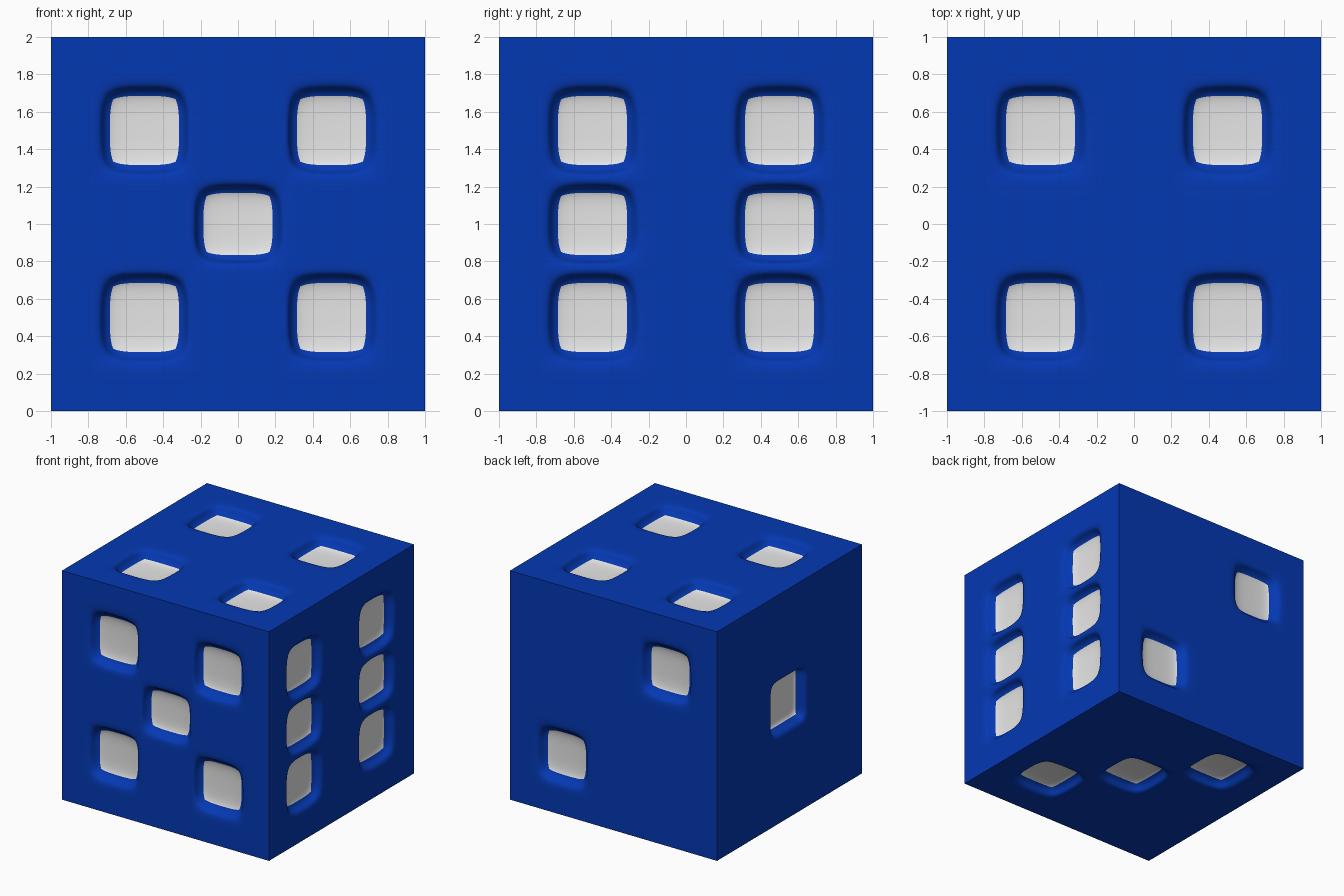
import bpy
import bmesh
from mathutils import Vector

cube = bpy.data.objects.get("Cube")
if cube:
    bpy.data.objects.remove(cube, do_unlink=True)


def make_material(name, color):
    mat = bpy.data.materials.new(name)
    mat.use_nodes = True
    mat.diffuse_color = color
    mat.node_tree.nodes["Principled BSDF"].inputs["Base Color"].default_value = color
    return mat


blue = make_material("deep_blue", (0.0012, 0.04, 0.45, 1))
white = make_material("soft_white", (0.8, 0.8, 0.8, 1))

HALF = 0.222      # half width of a pip before smoothing
SUPPORT = 0.1     # distance of the loop that keeps a pip rim tight


def grid_lines(centers, center_half, square):
    """Cut positions along one axis of a panel, with the span of each pip."""
    spans = {c: (center_half if c == 0 else HALF) for c in centers}
    lines = {-1.0, 1.0}
    for c, half in spans.items():
        lines |= {c - half, c, c + half}
        if square:
            lines |= {c - half / 2, c + half / 2}
    # support loops beside the outermost and innermost pips
    outer = max(c + h for c, h in spans.items())
    lines |= {outer + SUPPORT, -outer - SUPPORT}
    if 0 not in spans:
        inner = min(abs(c) - h for c, h in spans.items())
        lines |= {inner - SUPPORT, SUPPORT - inner}
    return sorted(lines), spans


def add_panel(bm, u_axis, v_axis, pips, depth=0.085, center_half=HALF, square=False):
    """One side of the die: a cut grid with its pips pushed inward."""
    normal = u_axis.cross(v_axis)
    us, u_spans = grid_lines({p[0] for p in pips}, HALF, square)
    vs, v_spans = grid_lines({p[1] for p in pips}, center_half, square)
    origin = Vector((0, 0, 1)) + normal
    verts = [[bm.verts.new(origin + u_axis * u + v_axis * v) for u in us] for v in vs]
    sunken = []
    for j in range(len(vs) - 1):
        for i in range(len(us) - 1):
            face = bm.faces.new((verts[j][i], verts[j][i + 1],
                                 verts[j + 1][i + 1], verts[j + 1][i]))
            mid_u, mid_v = (us[i] + us[i + 1]) / 2, (vs[j] + vs[j + 1]) / 2
            if any(abs(mid_u - pu) < u_spans[pu] and abs(mid_v - pv) < v_spans[pv]
                   for pu, pv in pips):
                sunken.append(face)
    # push copies of the pip faces in, then open the rim above them
    result = bmesh.ops.extrude_face_region(bm, geom=sunken)["geom"]
    for item in result:
        if isinstance(item, bmesh.types.BMVert):
            item.co -= normal * depth
        elif isinstance(item, bmesh.types.BMFace):
            item.material_index = 1
    bmesh.ops.delete(bm, geom=[f for f in sunken if f.is_valid], context="FACES")


# Pip layouts
P = 0.5
one = [(0, 0)]
two = [(P, P), (-P, -P)]
three = one + two
four = two + [(-P, P), (P, -P)]
five = four + one
six = four + [(-P, 0), (P, 0)]

X, Y, Z = Vector((1, 0, 0)), Vector((0, 1, 0)), Vector((0, 0, 1))
bm = bmesh.new()
add_panel(bm, X, Z, five, center_half=0.2)                # front
add_panel(bm, Y, Z, six, center_half=0.2)                 # +x side
add_panel(bm, X, Y, four)                                 # top
add_panel(bm, -X, Z, two)                                 # back
add_panel(bm, -Y, Z, one, depth=0.1, square=True)         # -x side
add_panel(bm, X, -Y, three)                               # bottom
for face in bm.faces:
    face.smooth = True

mesh = bpy.data.meshes.new("die_body")
bm.to_mesh(mesh)
bm.free()
mesh.materials.append(blue)
mesh.materials.append(white)
die = bpy.data.objects.new("die_body", mesh)
bpy.context.collection.objects.link(die)

# Round the pips while the open panel borders stay straight and sharp
smooth = die.modifiers.new("pip_rounding", "SUBSURF")
smooth.levels = smooth.render_levels = 3
smooth.boundary_smooth = "PRESERVE_CORNERS"
